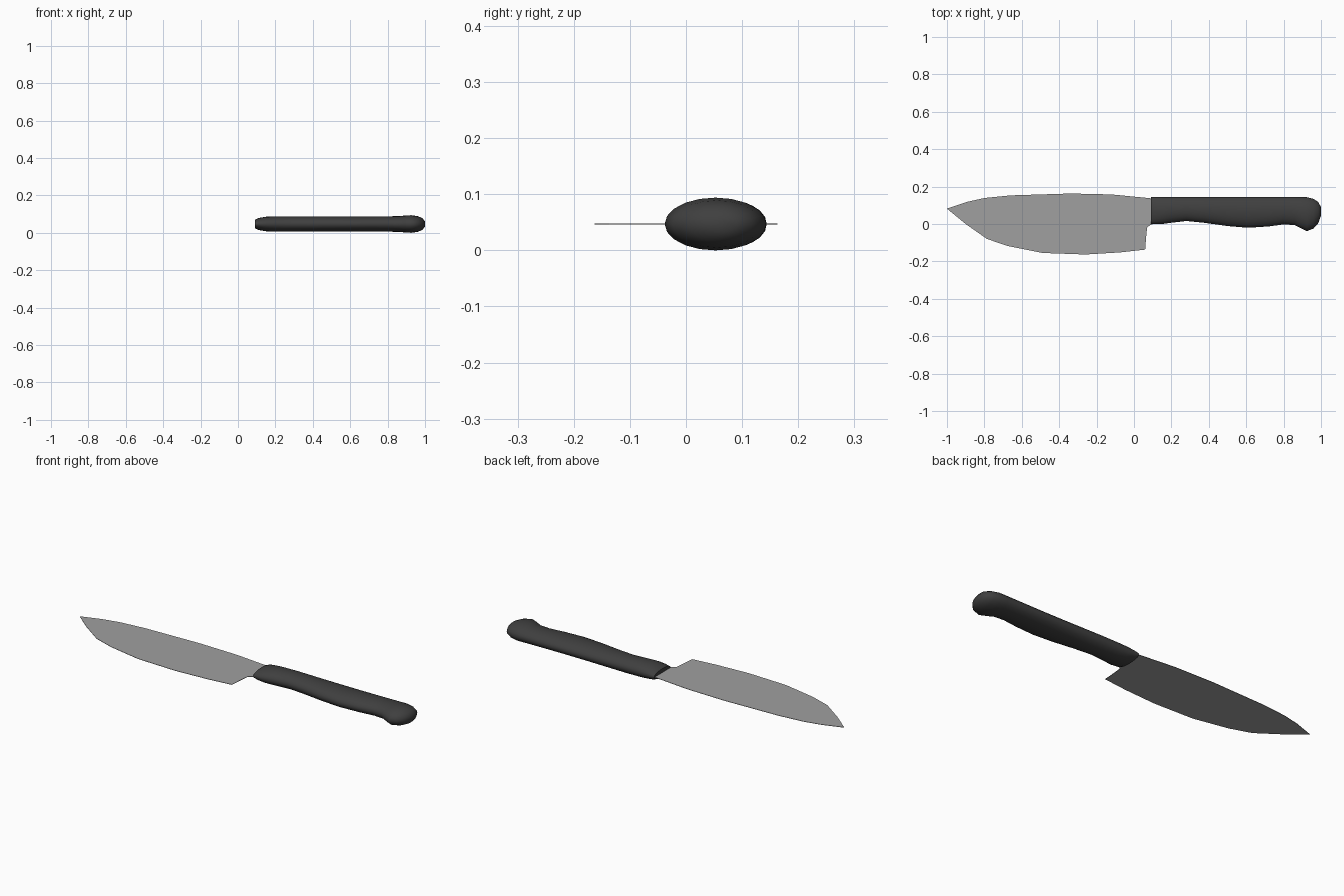
import bpy, bmesh, math

if "Cube" in bpy.data.objects:
    bpy.data.objects.remove(bpy.data.objects["Cube"], do_unlink=True)

MID_Z = 0.047


def make_material(name, value, roughness):
    mat = bpy.data.materials.new(name)
    mat.use_nodes = True
    colour = (value, value, value, 1)
    mat.diffuse_color = colour
    shader = mat.node_tree.nodes["Principled BSDF"]
    shader.inputs["Base Color"].default_value = colour
    shader.inputs["Roughness"].default_value = roughness
    return mat


def finish(name, bm, mat):
    bmesh.ops.recalc_face_normals(bm, faces=bm.faces)
    mesh = bpy.data.meshes.new(name)
    bm.to_mesh(mesh)
    bm.free()
    mesh.materials.append(mat)
    obj = bpy.data.objects.new(name, mesh)
    bpy.context.collection.objects.link(obj)
    return obj


steel = make_material("steel grey", 0.35, 0.4)
black = make_material("handle black", 0.05, 0.6)

# Blade: thin plate from an outline, spine first, then heel and cutting edge
spine = [(-1, .082), (-.89, .119), (-.8, .139), (-.66, .153), (-.34, .163),
         (-.12, .158), (.085, .138), (.13, .13)]
edge = [(.13, .01), (.09, -.004), (.07, -.018), (.064, -.08), (.06, -.137),
        (-.075, -.152), (-.26, -.163), (-.487, -.155), (-.674, -.118),
        (-.786, -.08), (-.9, 0)]
bm = bmesh.new()
thickness = 0.002
face = bm.faces.new([bm.verts.new((x, y, MID_Z - thickness / 2)) for x, y in spine + edge])
extruded = bmesh.ops.extrude_face_region(bm, geom=[face])["geom"]
bmesh.ops.translate(bm, vec=(0, 0, thickness),
                    verts=[g for g in extruded if isinstance(g, bmesh.types.BMVert)])
finish("blade", bm, steel)

# Handle: oval sections (x, lower y, upper y, half height) lofted along x
sections = [(.09, 0, .143, .022), (.11, 0, .144, .032), (.15, 0, .144, .039),
            (.2, .007, .144, .041), (.28, .016, .144, .041), (.38, .006, .144, .041),
            (.5, -.011, .144, .041), (.61, -.02, .144, .041), (.72, -.013, .144, .041),
            (.8, -.002, .144, .041), (.86, -.006, .144, .042), (.89, -.022, .144, .045),
            (.925, -.038, .143, .047), (.96, -.024, .134, .042), (.985, .004, .118, .032),
            (1, .045, .09, .014)]
SIDES = 20
bm = bmesh.new()
rings = []
for x, low, high, half in sections:
    ring = []
    for i in range(SIDES):
        a = math.tau * i / SIDES
        y = (low + high) / 2 + (high - low) / 2 * math.cos(a)
        ring.append(bm.verts.new((x, y, MID_Z + half * math.sin(a))))
    rings.append(ring)
for r, s in zip(rings, rings[1:]):
    for i in range(SIDES):
        j = (i + 1) % SIDES
        bm.faces.new((r[i], r[j], s[j], s[i]))
bm.faces.new(rings[0])
bm.faces.new(rings[-1])
handle = finish("handle", bm, black)

# Smooth handle with crisp front end
bpy.ops.object.select_all(action="DESELECT")
handle.select_set(True)
bpy.context.view_layer.objects.active = handle
bpy.ops.object.shade_smooth_by_angle(angle=math.radians(50))
